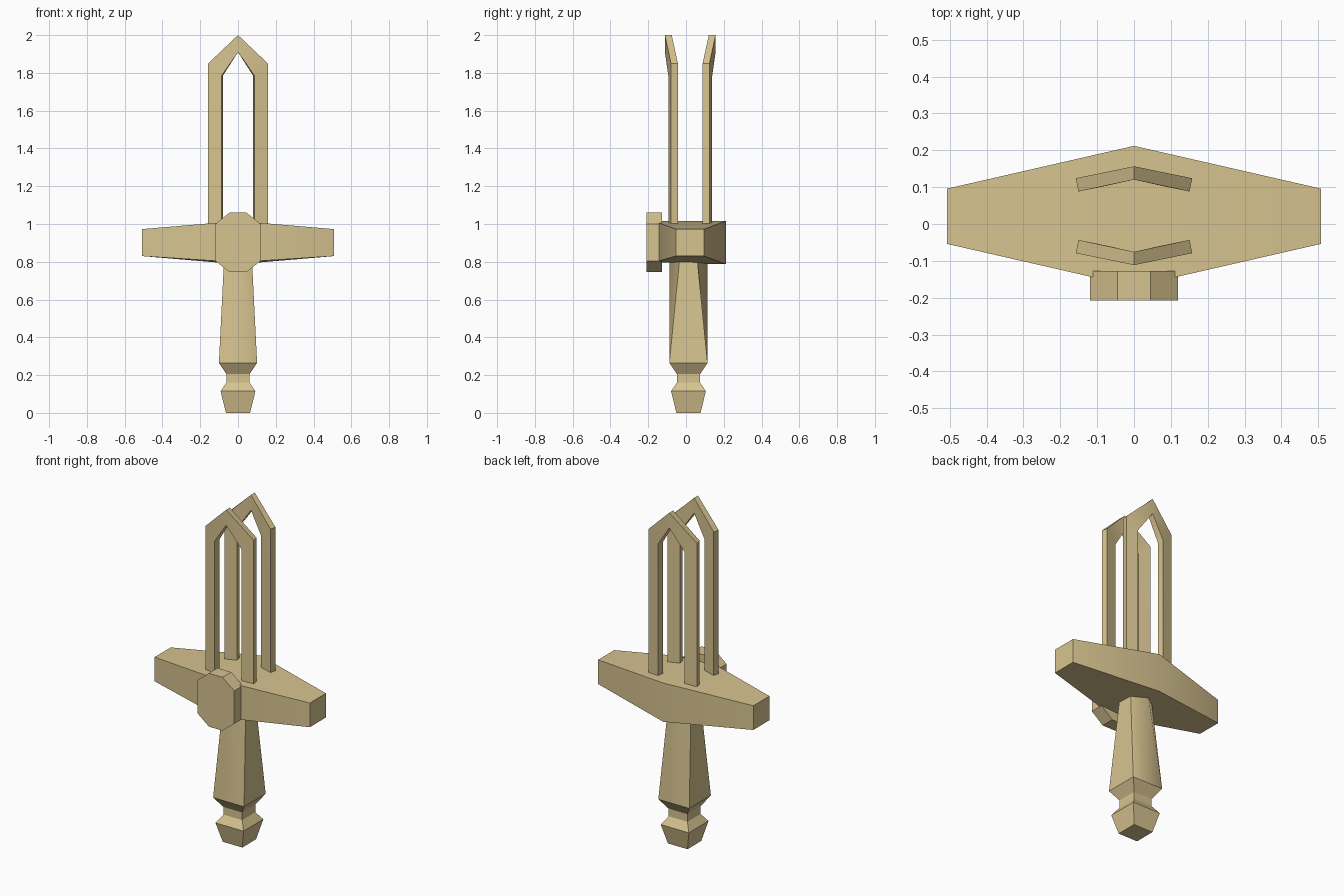
import bpy, bmesh, math

if "Cube" in bpy.data.objects:
    bpy.data.objects.remove(bpy.data.objects["Cube"])

CY = 0.021  # y of the sword's mid plane

mat = bpy.data.materials.new("sand")
mat.diffuse_color = (0.68, 0.55, 0.28, 1)
mat.use_nodes = True
mat.node_tree.nodes["Principled BSDF"].inputs["Base Color"].default_value = mat.diffuse_color


def loft(name, rings, smooth=None):
    """Skin equal-sized rings of points and cap both ends."""
    bm = bmesh.new()
    loops = [[bm.verts.new(p) for p in ring] for ring in rings]
    n = len(loops[0])
    for a, b in zip(loops, loops[1:]):
        for i in range(n):
            j = (i + 1) % n
            bm.faces.new((a[i], a[j], b[j], b[i]))
    bm.faces.new(loops[0])
    bm.faces.new(loops[-1])
    bmesh.ops.recalc_face_normals(bm, faces=bm.faces)
    me = bpy.data.meshes.new(name)
    bm.to_mesh(me)
    bm.free()
    me.materials.append(mat)
    ob = bpy.data.objects.new(name, me)
    bpy.context.collection.objects.link(ob)
    if smooth:
        bpy.ops.object.select_all(action='DESELECT')
        ob.select_set(True)
        bpy.context.view_layer.objects.active = ob
        bpy.ops.object.shade_smooth_by_angle(angle=math.radians(smooth))
    return ob


# Guard: three upright sections along x, widest in the middle
def guard_section(x, half_y, z_front, z_back, z_top):
    return [(x, CY - half_y, z_front), (x, CY + half_y, z_back),
            (x, CY + half_y, z_top), (x, CY - half_y, z_top)]


loft("guard", [guard_section(-0.507, 0.075, 0.83, 0.83, 0.973),
               guard_section(0, 0.191, 0.797, 0.787, 1.016),
               guard_section(0.507, 0.075, 0.83, 0.83, 0.973)], 40)

# Octagonal emblem plate on the front of the guard
octagon = [(0.045, 1.06), (0.12, 1.0), (0.12, 0.805), (0.045, 0.745)]
octagon += [(-x, z) for x, z in reversed(octagon)]
loft("emblem_plate", [[(x, y, z) for x, z in octagon] for y in (-0.208, -0.127)])


# Grip and pommel: square sections, the top one drawn out to a hexagon
def grip_section(z, hx, hy, side):
    c = 0.013
    return [(0, c - hy, z), (hx, c - side, z), (hx, c + side, z),
            (0, c + hy, z), (-hx, c + side, z), (-hx, c - side, z)]


loft("grip", [grip_section(0.83, 0.073, 0.101, 0.045),
              grip_section(0.265, 0.101, 0.101, 0.101)], 40)
pommel = [(0.265, 0.101), (0.205, 0.061), (0.16, 0.061), (0.115, 0.092), (0, 0.064)]
loft("pommel", [grip_section(z, h, h, h) for z, h in pommel])

# Two open blade frames, each bent along its centre line
half = [((0.158, 0.99), (0.087, 0.99)), ((0.158, 1.85), (0.087, 1.785)),
        ((0, 2.0), (0, 1.91))]
path = [(o, i, 1) for o, i in half[:2]] + [(*half[2], 0)]
path += [(o, i, -1) for o, i in reversed(half[:2])]


def blade_point(p, s, depth, facing):
    x, z = p
    y = 0.134 - 0.205 * x - depth
    return (s * (x - 0.2 * depth), 0.0225 + facing * y, z)


for name, facing in (("front_blade", -1), ("back_blade", 1)):
    loft(name, [[blade_point(o, s, 0, facing), blade_point(i, s, 0, facing),
                 blade_point(i, s, 0.036, facing), blade_point(o, s, 0.036, facing)]
                for o, i, s in path], 40)
